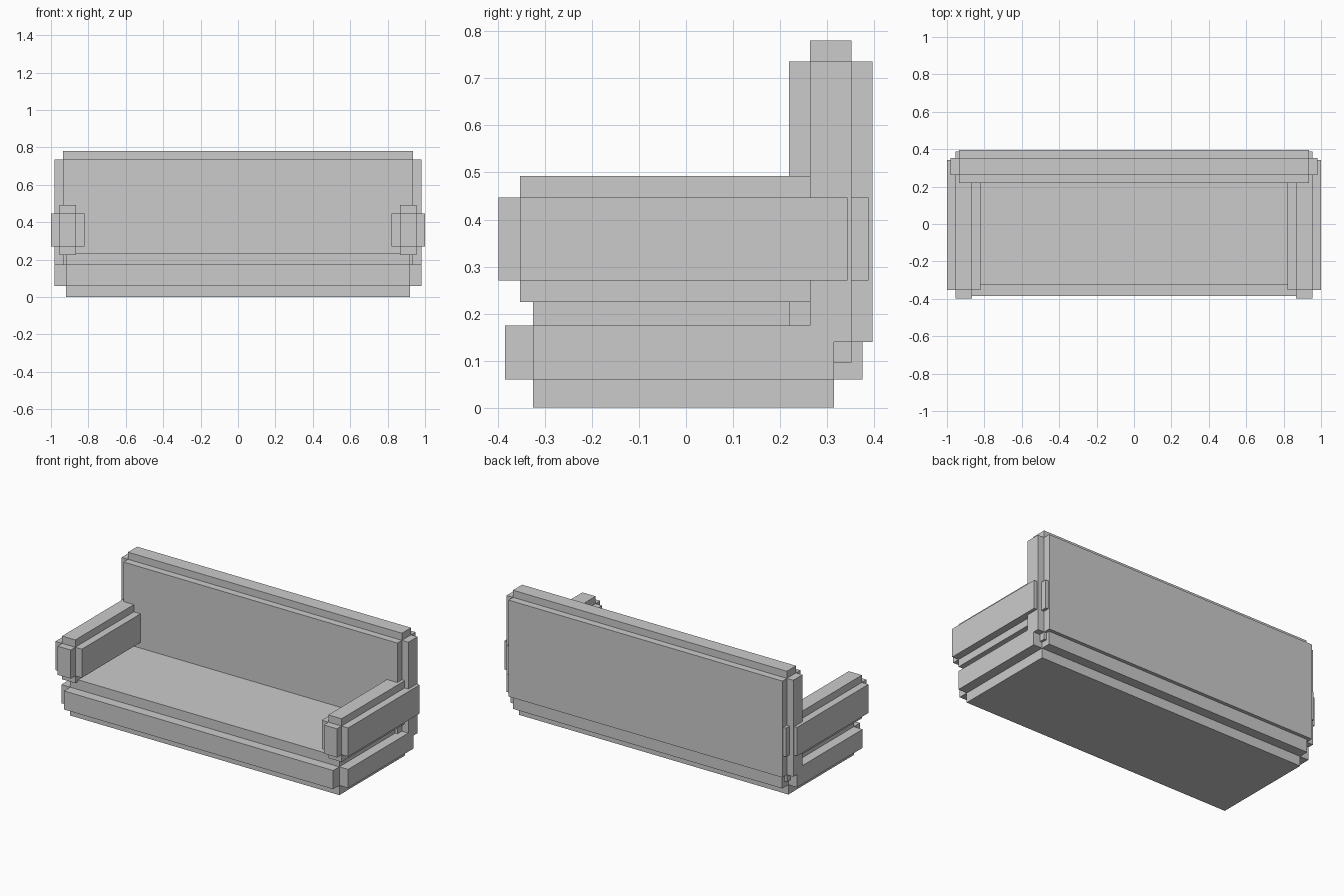
import bpy
import bmesh
from mathutils import Vector

if "Cube" in bpy.data.objects:
    bpy.data.objects.remove(bpy.data.objects["Cube"])


def cushion(name, lo, hi, pad):
    """Core block with every face extruded outward by pad, leaving notched edges."""
    lo, hi = Vector(lo), Vector(hi)
    center, core = (lo + hi) / 2, (hi - lo) - Vector((2 * pad,) * 3)
    bm = bmesh.new()
    bmesh.ops.create_cube(bm, size=1)
    bmesh.ops.scale(bm, vec=core, verts=bm.verts)
    bm.normal_update()
    sides = [f.normal.copy() for f in bm.faces]
    raised = bmesh.ops.extrude_discrete_faces(bm, faces=bm.faces[:])["faces"]
    for face, normal in zip(raised, sides):
        face.normal_update()
        bmesh.ops.translate(bm, vec=face.normal * pad, verts=face.verts)
    bmesh.ops.recalc_face_normals(bm, faces=bm.faces)
    mesh = bpy.data.meshes.new(name)
    bm.to_mesh(mesh)
    bm.free()
    obj = bpy.data.objects.new(name, mesh)
    obj.location = center
    bpy.context.collection.objects.link(obj)
    return obj


# Seat base
cushion("seat_base", (-0.98, -0.385, 0), (0.98, 0.375, 0.235), 0.06)

# Backrest
cushion("backrest", (-0.98, 0.219, 0.096), (0.98, 0.396, 0.78), 0.044)

# Armrests
for side, x in (("left", -0.91), ("right", 0.91)):
    cushion(side + "_armrest", (x - 0.09, -0.398, 0.225), (x + 0.09, 0.388, 0.492), 0.045)
